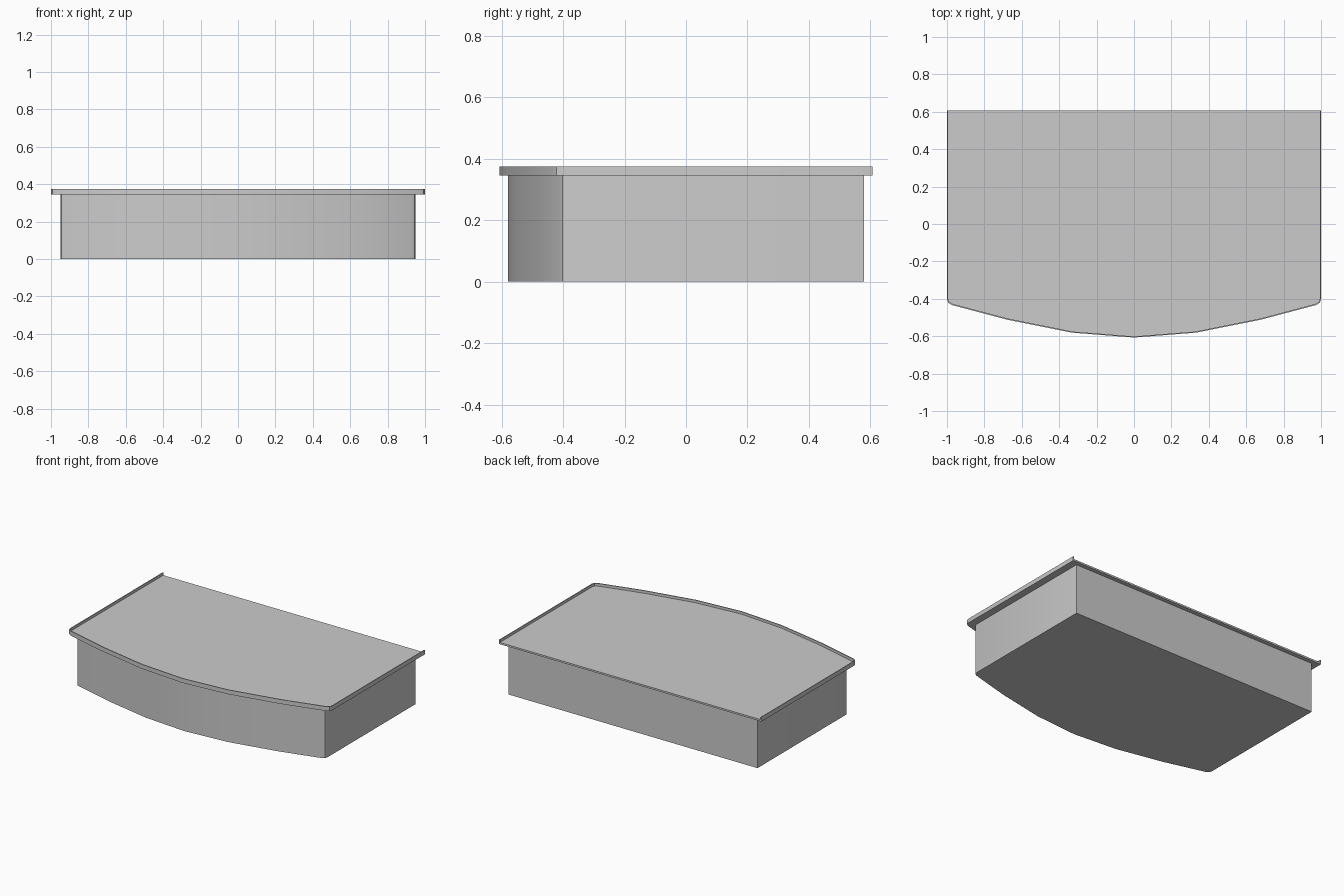
import bpy, bmesh, math

if "Cube" in bpy.data.objects:
    bpy.data.objects.remove(bpy.data.objects["Cube"])

# Bowed-front outline, right half from back corner to the front centre
HALF = [(1, .607), (1, -.405), (.993, -.422), (.975, -.433),
        (.68, -.511), (.33, -.581), (0, -.607)]
OUTLINE = HALF + [(-x, y) for x, y in reversed(HALF[:-1])]


def prism(name, pts, z0, z1):
    """Extrude a closed 2D outline between two heights."""
    bm = bmesh.new()
    face = bm.faces.new([bm.verts.new((x, y, z0)) for x, y in pts])
    ext = bmesh.ops.extrude_face_region(bm, geom=[face], use_keep_orig=True)
    top = [v for v in ext["geom"] if isinstance(v, bmesh.types.BMVert)]
    bmesh.ops.translate(bm, verts=top, vec=(0, 0, z1 - z0))
    bmesh.ops.recalc_face_normals(bm, faces=bm.faces)
    mesh = bpy.data.meshes.new(name)
    bm.to_mesh(mesh)
    bm.free()
    ob = bpy.data.objects.new(name, mesh)
    bpy.context.collection.objects.link(ob)
    bpy.ops.object.select_all(action='DESELECT')
    ob.select_set(True)
    bpy.context.view_layer.objects.active = ob
    bpy.ops.object.shade_smooth_by_angle(angle=math.radians(35))
    return ob


def inset(t):
    """Outline shrunk on the sides and front, keeping the back edge."""
    return [(x * (1 - t), y if y > 0 else y + t) for x, y in OUTLINE]


# Main body under the top
prism("body", [(x * .95, y * .953) for x, y in OUTLINE], 0, .347)

# Top panel, slightly sunk
inner = inset(.006)
prism("top_panel", inner, .345, .357)

# Thin lip along the sides and bowed front, open at the back
prism("top_lip", OUTLINE + inner[::-1], .345, .375)
